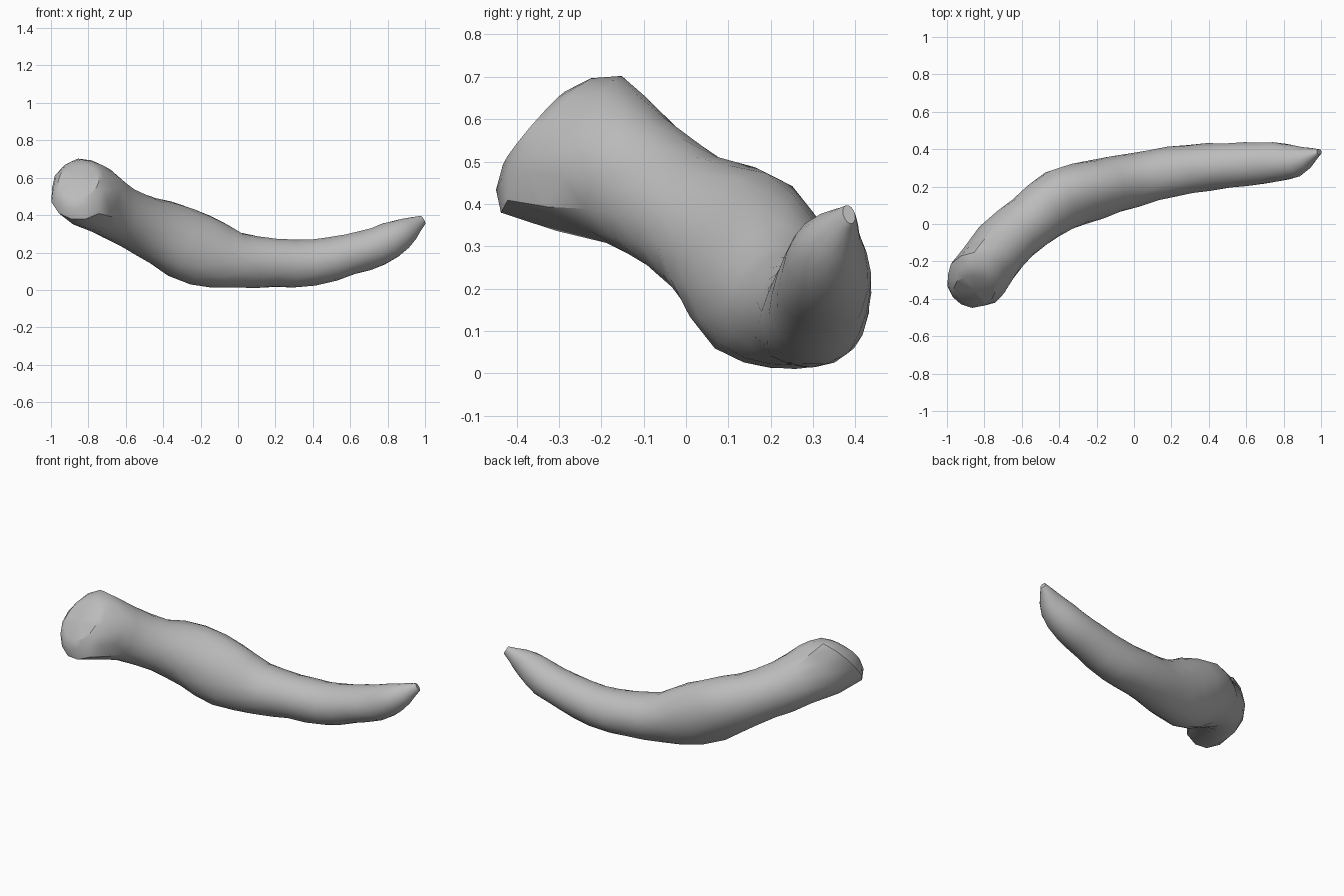
import bpy, bmesh, math, random
from mathutils import Vector

if "Cube" in bpy.data.objects:
    bpy.data.objects.remove(bpy.data.objects["Cube"], do_unlink=True)
random.seed(4)

# One plain grey for the whole piece
grey = bpy.data.materials.new("stone grey")
grey.use_nodes = True
colour = (0.5, 0.5, 0.5, 1)
grey.diffuse_color = colour
grey.node_tree.nodes["Principled BSDF"].inputs["Base Color"].default_value = colour

# Stations along the curved body: centre, half width, half height, diagonal stretch
STATIONS = [
    ((-.85, -.355, .58), .11, .12, 0),
    ((-.835, -.295, .54), .165, .21, 0),
    ((-.71, -.12, .455), .157, .165, 0),
    ((-.56, .01, .37), .152, .155, .03),
    ((-.40, .125, .30), .168, .182, .08),
    ((-.20, .185, .213), .157, .192, .08),
    ((.00, .235, .158), .142, .15, .04),
    ((.20, .28, .145), .135, .131, 0),
    ((.40, .305, .145), .126, .126, 0),
    ((.60, .32, .19), .116, .111, 0),
    ((.75, .33, .235), .106, .106, 0),
    ((.87, .338, .297), .083, .085, 0),
    ((.95, .37, .35), .04, .045, 0),
    ((.99, .385, .375), .015, .025, 0),
]
SIDES = 14
Z = Vector((0, 0, 1))
END_TILT = Vector((.1, .75, -.65)).normalized()


def catmull(a, b, c, d, t):
    return (b * 2 + (c - a) * t + (a * 2 - b * 5 + c * 4 - d) * t ** 2
            + (b * 3 - a - c * 3 + d) * t ** 3) / 2


# Smooth the path by adding a station between each pair
rows = [Vector((*c, w, h, d)) for c, w, h, d in STATIONS]
path = []
for i in range(len(rows) - 1):
    four = [rows[max(0, min(len(rows) - 1, i + k))] for k in (-1, 0, 1, 2)]
    path += [catmull(*four, t) for t in (0, .5)]
path.append(rows[-1])

# Loft slightly irregular rings, with the blunt end cut at a slant
bm = bmesh.new()
rings = []
for i, p in enumerate(path):
    ahead, behind = path[min(i + 1, len(path) - 1)], path[max(i - 1, 0)]
    tangent = Vector((ahead - behind)[:3]).normalized()
    slant = max(0, min(1, (4 - i) / 2))
    tangent = tangent.lerp(END_TILT, slant).normalized()
    side = tangent.cross(Z).normalized()
    up = side.cross(tangent)
    rough = .05 if i < 4 else .02
    ring = []
    for k in range(SIDES):
        ang = math.tau * (k + (i % 2) / 2) / SIDES
        c, s = math.cos(ang), math.sin(ang)
        bump = 1 - 2 * p[5] * c * s + random.uniform(-rough, rough)
        pos = Vector(p[:3]) + (side * c * p[3] + up * s * p[4]) * bump
        pos.z = max(pos.z, 0)
        ring.append(bm.verts.new(pos))
    rings.append(ring)

for i in range(len(rings) - 1):
    a, b = rings[i], rings[i + 1]
    for k in range(SIDES):
        n = (k + 1) % SIDES
        if i % 2:
            tris = ((a[k], a[n], b[n]), (a[k], b[n], b[k]))
        else:
            tris = ((a[k], a[n], b[k]), (a[n], b[n], b[k]))
        for t in tris:
            bm.faces.new(t)

# Close the blunt end and the tip
for ring in (rings[0], rings[-1]):
    centre = sum((v.co for v in ring), Vector()) / SIDES
    hub = bm.verts.new(centre)
    for k in range(SIDES):
        bm.faces.new((hub, ring[k], ring[(k + 1) % SIDES]))

# Small chipped spurs on the rim of the blunt end
for k in range(0, SIDES, 3):
    v = rings[2][k]
    v.co += (v.co - Vector(path[2][:3])) * random.uniform(.01, .06)

bmesh.ops.recalc_face_normals(bm, faces=bm.faces[:])
mesh = bpy.data.meshes.new("curved_body")
bm.to_mesh(mesh)
bm.free()
mesh.materials.append(grey)
body = bpy.data.objects.new("curved_body", mesh)
bpy.context.collection.objects.link(body)
bpy.ops.object.select_all(action='DESELECT')
body.select_set(True)
bpy.context.view_layer.objects.active = body
bpy.ops.object.shade_smooth_by_angle(angle=math.radians(30))
